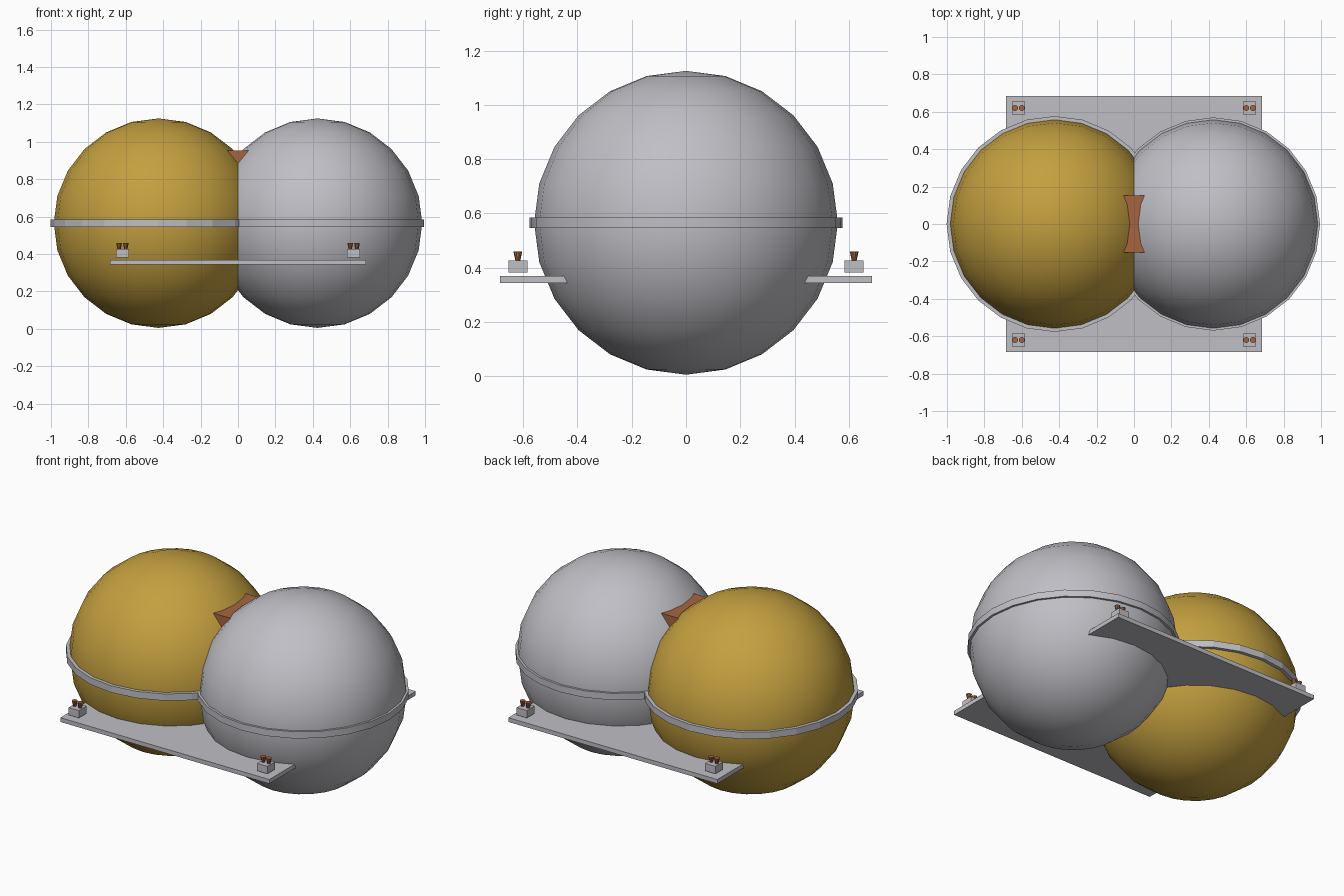
import bpy
from math import radians

cube = bpy.data.objects.get("Cube")
if cube:
    bpy.data.objects.remove(cube, do_unlink=True)


def material(name, rgb):
    mat = bpy.data.materials.new(name)
    mat.use_nodes = True
    color = (*rgb, 1)
    mat.diffuse_color = color
    mat.node_tree.nodes["Principled BSDF"].inputs["Base Color"].default_value = color
    return mat


silver = material("silver", (0.52, 0.52, 0.56))
gold = material("gold", (0.55, 0.35, 0.05))
copper = material("copper", (0.38, 0.13, 0.05))


def finish(name, mat, smooth=False):
    obj = bpy.context.object
    obj.name = name
    obj.data.materials.append(mat)
    if smooth:
        bpy.ops.object.shade_smooth_by_angle(angle=radians(30))
    return obj


def box(name, mat, center, size):
    bpy.ops.mesh.primitive_cube_add(size=1, location=center)
    bpy.context.object.scale = size
    bpy.ops.object.transform_apply(location=False, rotation=False)
    return finish(name, mat)


MID = 0.565
OFFSET = 0.425

# Two overlapping globes, each with a belt round its equator
for side, sign, mat, belt in (("right", -1, gold, 0.577), ("left", 1, silver, 0.570)):
    bpy.ops.mesh.primitive_uv_sphere_add(
        segments=24, ring_count=12, radius=0.56, location=(sign * OFFSET, 0, MID))
    finish(side + "_globe", mat, smooth=True)
    bpy.ops.mesh.primitive_cylinder_add(
        vertices=24, radius=belt, depth=0.04, location=(sign * OFFSET, 0, MID))
    finish(side + "_belt", silver, smooth=sign > 0)

# Square base plate through both globes
box("base_plate", silver, (0, 0, 0.356), (1.37, 1.37, 0.025))

# Wedge filling the valley between the globes
box("saddle_wedge", copper, (0, 0, 0.915), (0.11, 0.305, 0.075))

# Terminal block with two flared studs at each plate corner
for side, sx in (("right", -1), ("left", 1)):
    for end, sy in (("front", -1), ("back", 1)):
        name = f"{end}_{side}"
        x, y = sx * 0.618, sy * 0.62
        box(name + "_block", silver, (x, y, 0.404), (0.068, 0.07, 0.044))
        for i, dx in enumerate((-0.018, 0.018)):
            bpy.ops.mesh.primitive_cone_add(
                vertices=10, radius1=0.009, radius2=0.016, depth=0.034,
                location=(x + dx, y, 0.442))
            finish(f"{name}_stud_{i + 1}", copper)
